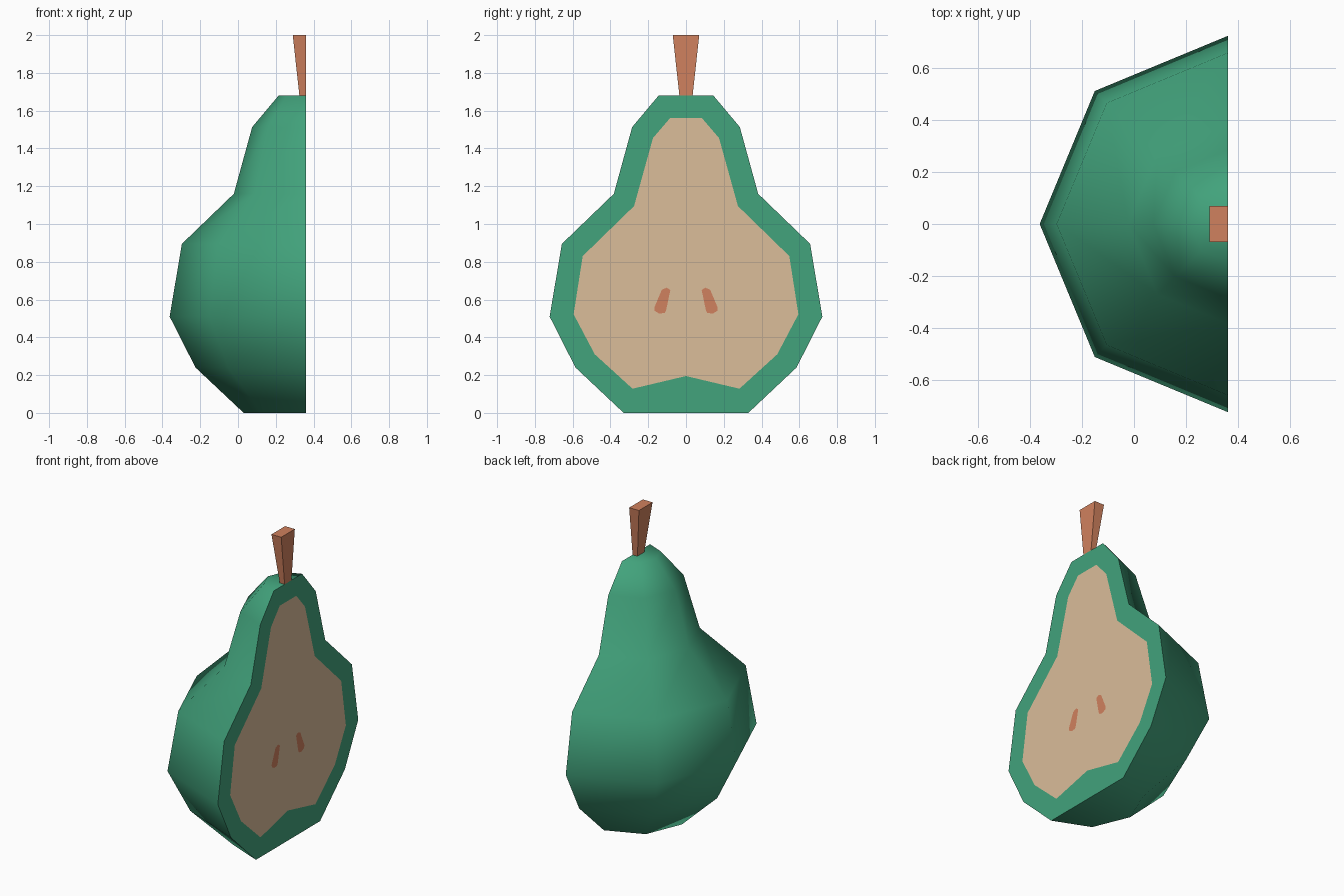
import bpy, bmesh, math

cube = bpy.data.objects.get("Cube")
if cube:
    bpy.data.objects.remove(cube, do_unlink=True)

CUT = 0.36  # x of the flat cut


def material(name, srgb):
    color = [((c / 255 + 0.055) / 1.055) ** 2.4 for c in srgb] + [1.0]
    mat = bpy.data.materials.new(name)
    mat.use_nodes = True
    mat.diffuse_color = color
    mat.node_tree.nodes["Principled BSDF"].inputs["Base Color"].default_value = color
    return mat


skin = material("green skin", (66, 163, 124))
pulp = material("cream flesh", (219, 189, 154))
brown = material("warm brown", (208, 129, 94))


def finish(bm, name, mat, smooth=False):
    for face in bm.faces:
        face.smooth = smooth
    mesh = bpy.data.meshes.new(name)
    bm.to_mesh(mesh)
    bm.free()
    mesh.materials.append(mat)
    obj = bpy.data.objects.new(name, mesh)
    bpy.context.collection.objects.link(obj)
    return obj


def mirrored(half):
    """Close a half outline (y, z) across the middle."""
    return half + [(-y, z) for y, z in reversed(half) if y > 0]


def cut_region(name, loops, mat):
    """Fill the area between outline loops on the cut plane."""
    bm = bmesh.new()
    edges = []
    for loop in loops:
        verts = [bm.verts.new((CUT, y, z)) for y, z in loop]
        edges += [bm.edges.new((a, b)) for a, b in zip(verts, verts[1:] + verts[:1])]
    bmesh.ops.triangle_fill(bm, edges=edges, use_beauty=True, use_dissolve=False,
                            normal=(1, 0, 0))
    bm.normal_update()
    for face in bm.faces:
        if face.normal.x < 0:
            face.normal_flip()
    return finish(bm, name, mat)


# Outer skin: half of an eight-sided turned profile (radius, height)
profile = [(0.33, 0), (0.585, 0.24), (0.722, 0.51), (0.657, 0.895),
           (0.382, 1.16), (0.285, 1.513), (0.145, 1.68)]
bm = bmesh.new()
rings = []
for r, z in profile:
    angles = [math.pi / 2 + math.pi / 4 * i for i in range(5)]
    rings.append([bm.verts.new((CUT + r * math.cos(a), r * math.sin(a), z)) for a in angles])
for low, high in zip(rings, rings[1:]):
    for i in range(4):
        bm.faces.new((low[i], low[i + 1], high[i + 1], high[i]))
bm.faces.new(rings[0][::-1])
bm.faces.new(rings[-1])
finish(bm, "outer_skin", skin, smooth=True)

# Cut face: skin rim, flesh and two seeds
flesh_outline = mirrored([(0, 0.195), (0.283, 0.128), (0.483, 0.31), (0.595, 0.522),
                          (0.547, 0.83), (0.275, 1.095), (0.175, 1.455), (0.085, 1.56)])
seed = [(0.083, 0.65), (0.102, 0.663), (0.128, 0.652), (0.168, 0.557),
        (0.166, 0.54), (0.14, 0.525), (0.112, 0.53), (0.105, 0.545)]
left_seed = [(-y, z) for y, z in seed]
cut_region("skin_rim", [mirrored(profile), flesh_outline], skin)
cut_region("flesh", [flesh_outline, seed, left_seed], pulp)
cut_region("back_seed", [seed], brown)
cut_region("front_seed", [left_seed], brown)

# Stem: half of a square post that widens upward
bm = bmesh.new()
bmesh.ops.create_cube(bm, size=1)
for v in bm.verts:
    top = v.co.z > 0
    half = 0.07 if top else 0.035
    v.co = (CUT if v.co.x > 0 else CUT - half, math.copysign(half, v.co.y), 2 if top else 1.68)
finish(bm, "stem", brown)
